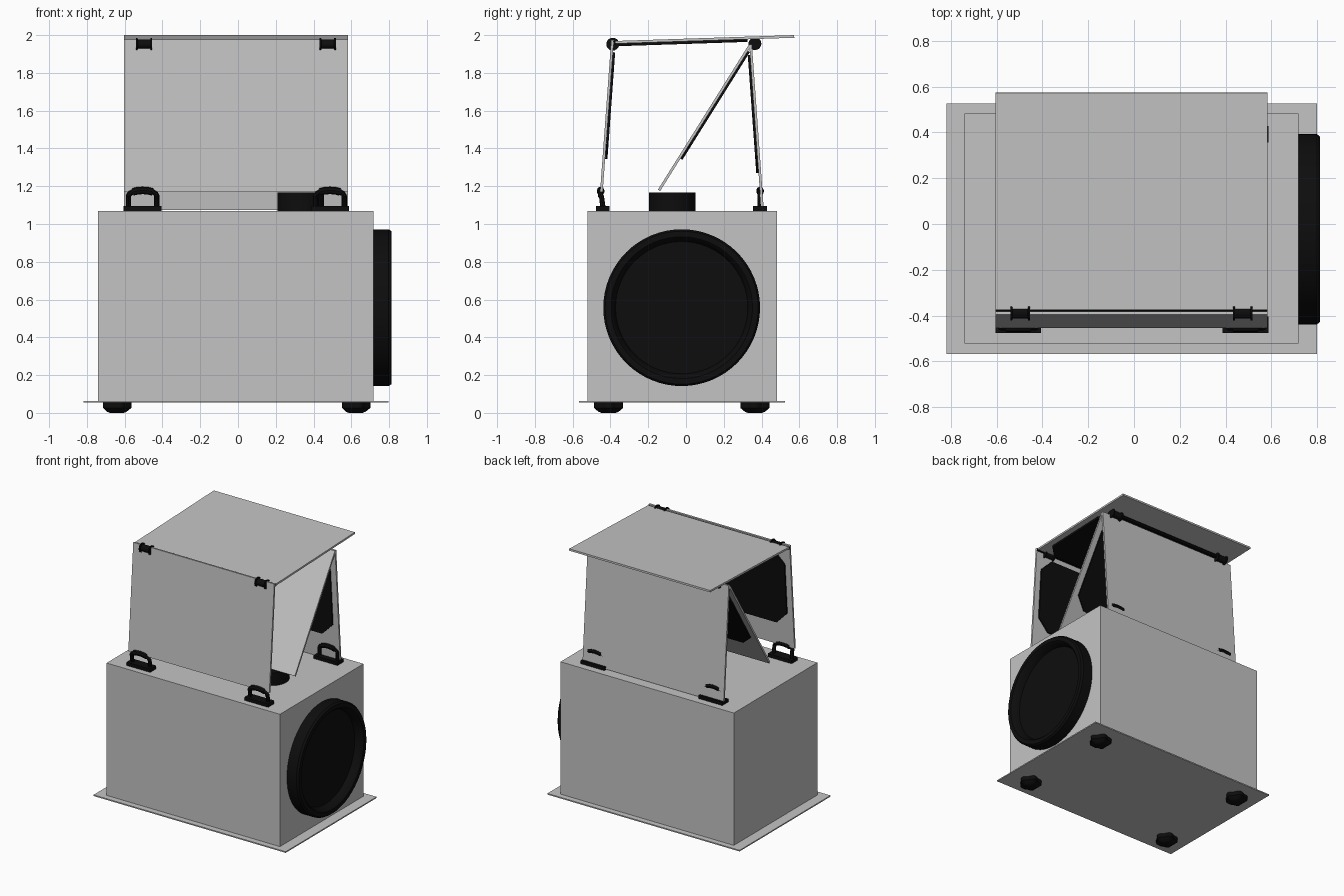
import bpy, bmesh, math
from mathutils import Vector

if "Cube" in bpy.data.objects:
    bpy.data.objects.remove(bpy.data.objects["Cube"])


def material(name, v):
    m = bpy.data.materials.new(name)
    m.diffuse_color = (v, v, v, 1)
    m.use_nodes = True
    m.node_tree.nodes["Principled BSDF"].inputs["Base Color"].default_value = m.diffuse_color
    return m


GREY = material("light grey", 0.55)
BLACK = material("black", 0.004)


def finish(name, bm, mat, smooth=False):
    bmesh.ops.recalc_face_normals(bm, faces=bm.faces)
    me = bpy.data.meshes.new(name)
    bm.to_mesh(me)
    bm.free()
    me.materials.append(mat)
    ob = bpy.data.objects.new(name, me)
    bpy.context.collection.objects.link(ob)
    if smooth:
        bpy.ops.object.select_all(action='DESELECT')
        ob.select_set(True)
        bpy.context.view_layer.objects.active = ob
        bpy.ops.object.shade_smooth_by_angle(angle=math.radians(35))
    return ob


def box(name, lo, hi, mat):
    bm = bmesh.new()
    bmesh.ops.create_cube(bm, size=1)
    for v in bm.verts:
        v.co = Vector([(a + b) / 2 + c * (b - a) for a, b, c in zip(lo, hi, v.co)])
    return finish(name, bm, mat)


def lathe(name, centre, axis, profile, mat, n=32, lobes=0, depth=0.0):
    """Revolve (radius, height) pairs round the x or z axis, optionally lobed."""
    bm = bmesh.new()
    rings = []
    for r, h in profile:
        ring = []
        for i in range(n):
            a = math.tau * i / n
            q = r * (1 + depth * math.cos(lobes * a))
            u, w = q * math.cos(a), q * math.sin(a)
            p = Vector((h, u, w)) if axis == 'x' else Vector((u, w, h))
            ring.append(bm.verts.new(p + Vector(centre)))
        rings.append(ring)
    for a, b in zip(rings, rings[1:]):
        for i in range(n):
            j = (i + 1) % n
            bm.faces.new((a[i], a[j], b[j], b[i]))
    bm.faces.new(rings[0])
    bm.faces.new(rings[-1])
    return finish(name, bm, mat, True)


def slab(name, p0, p1, x0, x1, off, t, mat, c0=0.0, c1=0.0):
    """Tilted board from p0 to p1 in (y, z), with corner cuts c0 and c1."""
    a = Vector((0, *p0))
    d = Vector((0, *p1)) - a
    length = d.length
    d.normalize()
    nrm = Vector((0, -d.z, d.y))
    pts = [(x0 + c0, 0), (x1 - c0, 0)]
    if c0:
        pts.append((x1, c0))
    pts += [(x1, length - c1), (x1 - c1, length)] if c1 else [(x1, length)]
    pts += [(x0 + c1, length), (x0, length - c1)] if c1 else [(x0, length)]
    if c0:
        pts.append((x0, c0))
    bm = bmesh.new()
    lo, hi = [[bm.verts.new(a + d * s + nrm * (off + k) + Vector((x, 0, 0)))
               for x, s in pts] for k in (-t / 2, t / 2)]
    bm.faces.new(lo)
    bm.faces.new(hi)
    for i in range(len(pts)):
        j = (i + 1) % len(pts)
        bm.faces.new((lo[i], lo[j], hi[j], hi[i]))
    return finish(name, bm, mat)


def tube(name, pts, r):
    """Round bar along a path, converted to a mesh."""
    cu = bpy.data.curves.new(name, 'CURVE')
    cu.dimensions = '3D'
    cu.bevel_depth = r
    cu.bevel_resolution = 2
    cu.use_fill_caps = True
    sp = cu.splines.new('POLY')
    sp.points.add(len(pts) - 1)
    for p, co in zip(sp.points, pts):
        p.co = (*co, 1)
    cu.materials.append(BLACK)
    ob = bpy.data.objects.new(name, cu)
    bpy.context.collection.objects.link(ob)
    bpy.ops.object.select_all(action='DESELECT')
    ob.select_set(True)
    bpy.context.view_layer.objects.active = ob
    bpy.ops.object.convert(target='MESH')
    bpy.ops.object.shade_smooth_by_angle(angle=math.radians(40))


# Main cabinet on a thin base plate
box("cabinet", (-0.74, -0.522, 0.064), (0.718, 0.482, 1.07), GREY)
box("base_plate", (-0.818, -0.567, 0.055), (0.798, 0.525, 0.064), GREY)

# Lobed feet
for x in (-0.645, 0.62):
    for y in (-0.41, 0.365):
        lathe("foot", (x, y, 0), 'z', [(0.036, 0), (0.05, 0.006), (0.073, 0.026), (0.073, 0.056)],
              BLACK, 40, 5, 0.1)

# Round side port with raised rim and recessed disc
lathe("side_port", (0.718, -0.023, 0.557), 'x',
      [(0.415, 0), (0.415, 0.08), (0.405, 0.094), (0.375, 0.094), (0.362, 0.082), (0.35, 0.035)],
      BLACK, 64)

# Low round puck on the cabinet top
lathe("top_puck", (0.333, -0.073, 1.068), 'z', [(0.123, 0), (0.123, 0.098)], BLACK, 48)

# Folding boards
X0, X1 = -0.604, 0.582
T = 0.014
slab("front_board", (-0.448, 1.17), (-0.389, 1.975), X0, X1, 0, T, GREY)
slab("back_board", (0.405, 1.075), (0.342, 1.95), X0, X1, 0, T, GREY)
slab("inner_board", (-0.143, 1.178), (0.338, 1.945), X0, X1, 0, T, GREY)
slab("top_board", (-0.372, 1.962), (0.573, 1.993), X0, X1, 0, T, GREY)

# Black liners with clipped corners on the hidden side of each board
A, B = X0 + 0.045, X1 - 0.045
slab("front_liner", (-0.435, 1.345), (-0.394, 1.91), A, B, -0.013, 0.012, BLACK, 0.09, 0.09)
slab("back_liner", (0.391, 1.27), (0.346, 1.895), A, B, 0.013, 0.012, BLACK, 0.09, 0.09)
slab("inner_liner", (-0.035, 1.35), (0.322, 1.92), A, B, -0.013, 0.012, BLACK, 0.09, 0.09)
slab("top_liner", (-0.355, 1.9625), (0.325, 1.985), A, B, -0.014, 0.014, BLACK, 0.09, 0.09)

# Hinge spools and rods along the top edges
spool = [(0.034, -0.043), (0.034, -0.035), (0.025, -0.033), (0.025, 0.033), (0.034, 0.035), (0.034, 0.043)]
for y, z in ((-0.388, 1.952), (0.365, 1.955)):
    for x in (-0.497, 0.475):
        lathe("hinge_spool", (x, y, z), 'x', spool, BLACK, 20)
tube("front_hinge_rod", [(X0, -0.377, 1.958), (X1, -0.377, 1.958)], 0.009)
tube("back_hinge_rod", [(-0.497, 0.368, 1.958), (0.475, 0.368, 1.958)], 0.014)

# Arched handles on foot bars at the four corners
for y, lean in ((-0.44, -0.012), (0.392, 0.0)):
    for x in (-0.505, 0.487):
        box("handle_foot", (x - 0.1, y - 0.036, 1.068), (x + 0.1, y + 0.036, 1.095), BLACK)
        arch = [(x - 0.075, y, 1.09), (x - 0.075, y + lean * 0.6, 1.145)]
        for i in range(9):
            a = math.pi * (1 - i / 8)
            arch.append((x + 0.075 * math.cos(a), y + lean, 1.15 + 0.028 * math.sin(a)))
        arch += [(x + 0.075, y + lean * 0.6, 1.145), (x + 0.075, y, 1.09)]
        tube("handle_arch", arch, 0.014)
        tube("handle_grip", arch[4:9], 0.02)
